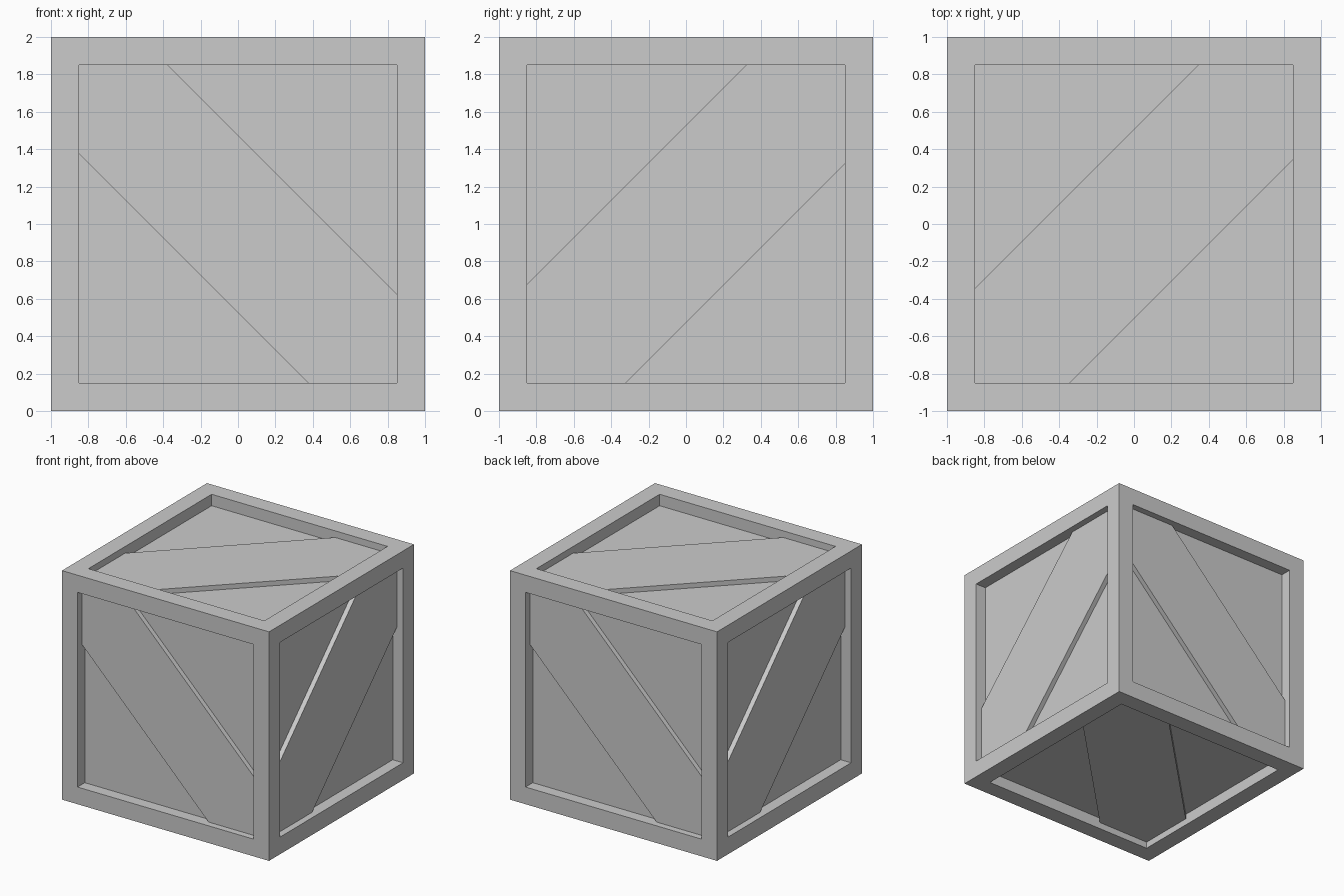
import bpy, bmesh
from math import pi
from mathutils import Matrix

if "Cube" in bpy.data.objects:
    bpy.data.objects.remove(bpy.data.objects["Cube"])

HALF, RIM, PANEL_DEPTH, BRACE_DEPTH = 1.0, 0.15, 0.10, 0.058
IN = HALF - RIM
CENTRE = Matrix.Translation((0, 0, HALF))


def add_object(name, bm):
    bmesh.ops.recalc_face_normals(bm, faces=bm.faces)
    mesh = bpy.data.meshes.new(name)
    bm.to_mesh(mesh)
    bm.free()
    ob = bpy.data.objects.new(name, mesh)
    bpy.context.collection.objects.link(ob)
    return ob


# Crate body: a cube with a recessed panel in each face
bm = bmesh.new()
bmesh.ops.create_cube(bm, size=2 * HALF, matrix=CENTRE)
panels = list(bm.faces)
bmesh.ops.inset_individual(bm, faces=panels, thickness=RIM, use_even_offset=True)
for face in bmesh.ops.extrude_discrete_faces(bm, faces=panels)["faces"]:
    face.normal_update()
    bmesh.ops.translate(bm, verts=face.verts, vec=-face.normal * PANEL_DEPTH)
add_object("crate_body", bm)


# Diagonal brace: a six-sided board clipped to the opening.
# Built facing -y (u = x, v = z), then rotated onto its face.
def brace(name, w, slope, rotation):
    bm = bmesh.new()
    outline = [(-IN, -IN), (w - IN, -IN), (IN, IN - w),
               (IN, IN), (IN - w, IN), (-IN, w - IN)]
    verts = [bm.verts.new((slope * u, -HALF + PANEL_DEPTH, v)) for u, v in outline]
    base = bm.faces.new(verts)
    top = bmesh.ops.extrude_face_region(bm, geom=[base], use_keep_orig=True)["geom"]
    bmesh.ops.translate(bm, vec=(0, BRACE_DEPTH - PANEL_DEPTH, 0),
                        verts=[g for g in top if isinstance(g, bmesh.types.BMVert)])
    bm.transform(CENTRE @ rotation)
    add_object(name, bm)


def turn(angle, axis):
    return Matrix.Rotation(angle, 4, axis)


brace("front_brace", 0.475, -1, turn(0, 'Z'))
brace("back_brace", 0.475, -1, turn(pi, 'Z'))
brace("right_brace", 0.527, 1, turn(pi / 2, 'Z'))
brace("left_brace", 0.527, 1, turn(-pi / 2, 'Z'))
brace("top_brace", 0.507, 1, turn(-pi / 2, 'X'))
brace("bottom_brace", 0.507, -1, turn(pi / 2, 'X'))
